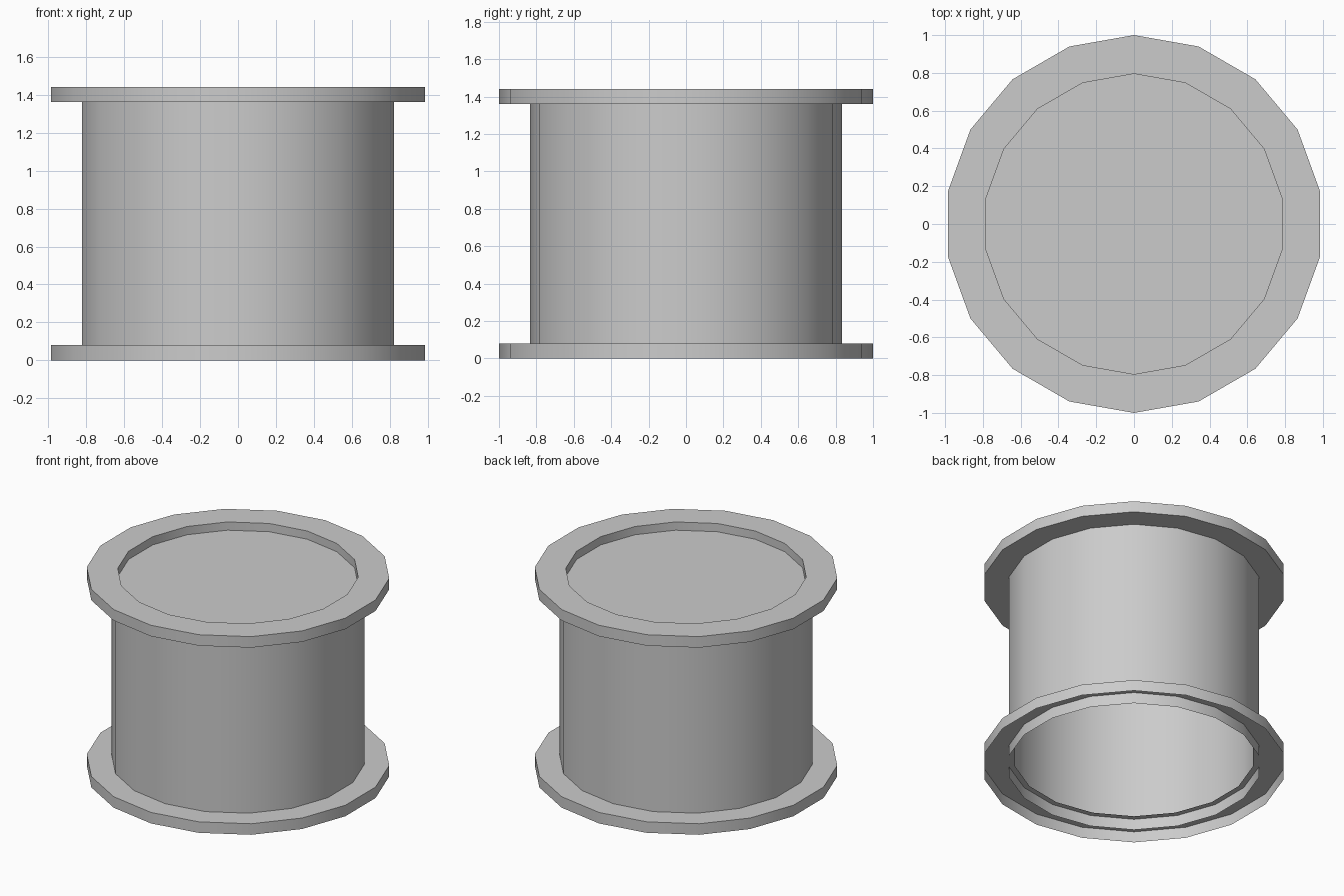
import bpy, bmesh, math

if "Cube" in bpy.data.objects:
    bpy.data.objects.remove(bpy.data.objects["Cube"])

SIDES = 18
RIM, DRUM, HOLE = 1.0, 0.835, 0.795   # radii
HEIGHT, PLATE = 1.44, 0.08            # overall height, flange thickness
CAP = 1.38                            # height of the recessed lid


def lathe(name, profile, cap=False):
    """Revolve (radius, z) points, listed upward on outer faces, around z."""
    bm = bmesh.new()
    rings = []
    for r, z in profile:
        ring = []
        for i in range(SIDES):
            a = math.pi / 2 + 2 * math.pi * i / SIDES
            ring.append(bm.verts.new((r * math.cos(a), r * math.sin(a), z)))
        rings.append(ring)
    for low, high in zip(rings, rings[1:]):
        for i in range(SIDES):
            j = (i + 1) % SIDES
            bm.faces.new((low[i], low[j], high[j], high[i]))
    if cap:
        bm.faces.new(rings[-1])
    mesh = bpy.data.meshes.new(name)
    bm.to_mesh(mesh)
    bm.free()
    obj = bpy.data.objects.new(name, mesh)
    bpy.context.collection.objects.link(obj)
    bpy.context.view_layer.objects.active = obj
    obj.select_set(True)
    bpy.ops.object.shade_smooth_by_angle(angle=math.radians(30))
    obj.select_set(False)
    return obj


# Hollow drum, open below, closed by a lid sunk below the top rim
lathe("drum", [(DRUM, 0), (DRUM, CAP)], cap=True)

# Lower flange: outer wall and upper face, open underneath
lathe("lower_flange", [(RIM, 0), (RIM, PLATE), (HOLE, PLATE)])

# Upper flange: underside, outer wall, top face and inner lip
lathe("upper_flange", [(DRUM, HEIGHT - PLATE), (RIM, HEIGHT - PLATE),
                       (RIM, HEIGHT), (HOLE, HEIGHT), (HOLE, CAP)])
